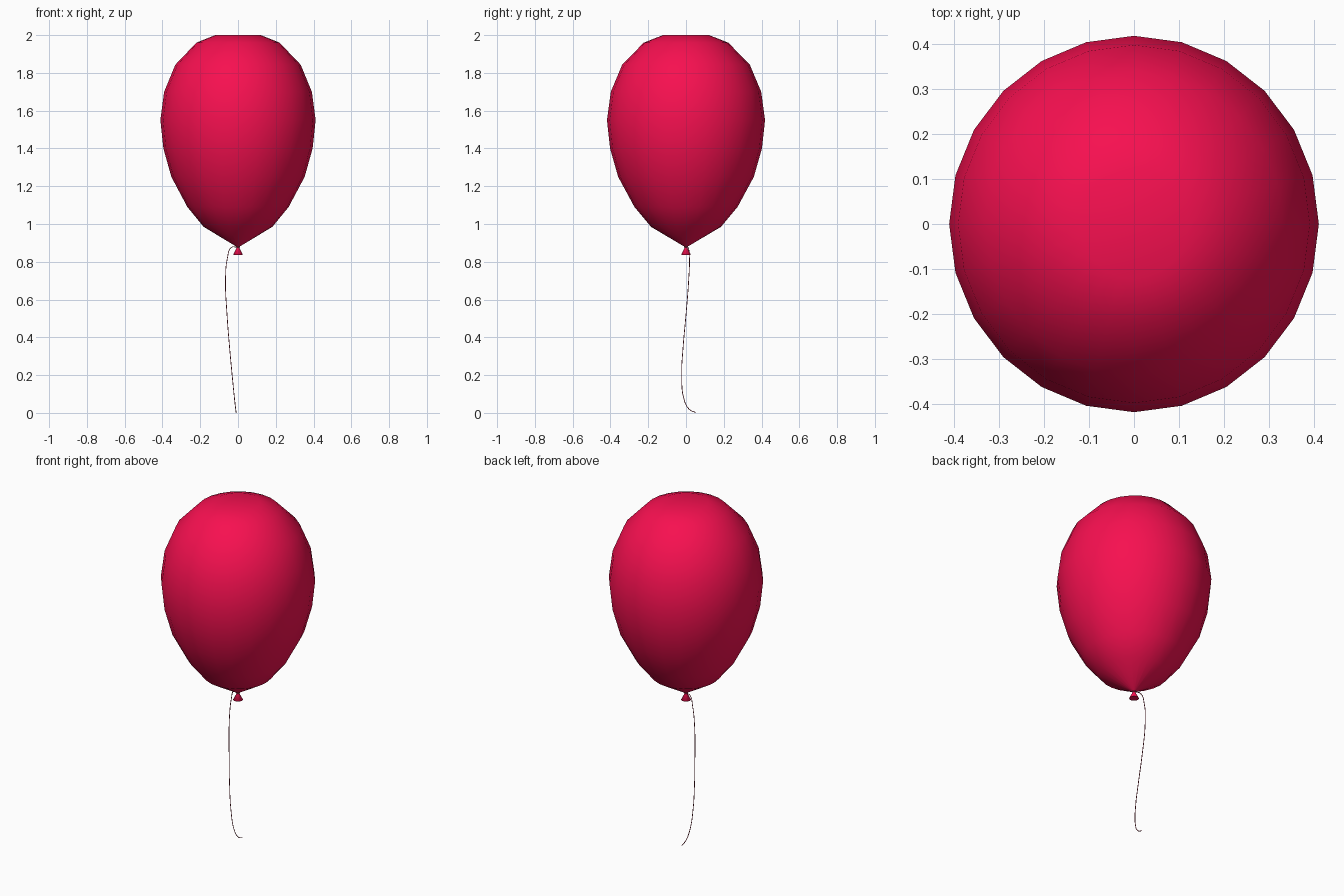
import bpy, bmesh
from math import cos, sin, pi

if "Cube" in bpy.data.objects:
    bpy.data.objects.remove(bpy.data.objects["Cube"])


def material(name, color):
    m = bpy.data.materials.new(name)
    m.diffuse_color = color
    m.use_nodes = True
    m.node_tree.nodes["Principled BSDF"].inputs["Base Color"].default_value = m.diffuse_color
    return m


red = material("red_rubber", (0.93, 0.005, 0.08, 1))
cord = material("cord", (0.35, 0.03, 0.06, 1))


def lathe(name, profile, sides, ry=1.0):
    """Revolve (radius, z) points about z; radius 0 makes a pole."""
    bm = bmesh.new()
    rings = []
    for r, z in profile:
        n = sides if r else 1
        rings.append([bm.verts.new((r * cos(2 * pi * i / sides), r * ry * sin(2 * pi * i / sides), z))
                      for i in range(n)])
    for a, b in zip(rings, rings[1:]):
        for i in range(sides):
            j = (i + 1) % sides
            face = [a[i % len(a)], a[j % len(a)], b[j % len(b)], b[i % len(b)]]
            bm.faces.new(list(dict.fromkeys(face)))
    bmesh.ops.recalc_face_normals(bm, faces=bm.faces)
    for f in bm.faces:
        f.smooth = True
    me = bpy.data.meshes.new(name)
    bm.to_mesh(me)
    bm.free()
    ob = bpy.data.objects.new(name, me)
    bpy.context.collection.objects.link(ob)
    me.materials.append(red)
    return ob


# inflated body
lathe("balloon_body", [(0, 2.0), (0.12, 2.0), (0.22, 1.96), (0.332, 1.843), (0.391, 1.70),
                       (0.411, 1.55), (0.395, 1.40), (0.353, 1.25), (0.268, 1.09),
                       (0.182, 0.985), (0.008, 0.88)], 24, 1.018)

# flared mouth below the knot, slightly hollow underneath
lathe("balloon_mouth", [(0.008, 0.88), (0.007, 0.874), (0.026, 0.838), (0.022, 0.836), (0, 0.85)], 24)

# string tied round the neck
bpy.ops.mesh.primitive_torus_add(major_radius=0.010, minor_radius=0.002, major_segments=16,
                                 minor_segments=6, location=(0, 0, 0.878))
tie = bpy.context.object
tie.name = "string_tie"
tie.data.materials.append(cord)
bpy.ops.object.shade_smooth()

# hanging string
path = [(-0.008, 0.004, 0.878), (-0.035, 0.012, 0.876), (-0.056, 0.018, 0.82), (-0.066, 0.014, 0.70),
        (-0.058, 0.0, 0.52), (-0.044, -0.016, 0.34), (-0.030, -0.023, 0.19),
        (-0.018, -0.010, 0.07), (-0.012, 0.018, 0.018), (-0.010, 0.052, 0.002)]
cu = bpy.data.curves.new("string", 'CURVE')
cu.dimensions = '3D'
cu.bevel_depth = 0.002
cu.bevel_resolution = 1
cu.resolution_u = 4
cu.use_fill_caps = True
sp = cu.splines.new('BEZIER')
sp.bezier_points.add(len(path) - 1)
for p, co in zip(sp.bezier_points, path):
    p.co = co
    p.handle_left_type = p.handle_right_type = 'AUTO'
cu.materials.append(cord)
bpy.context.collection.objects.link(bpy.data.objects.new("string", cu))
